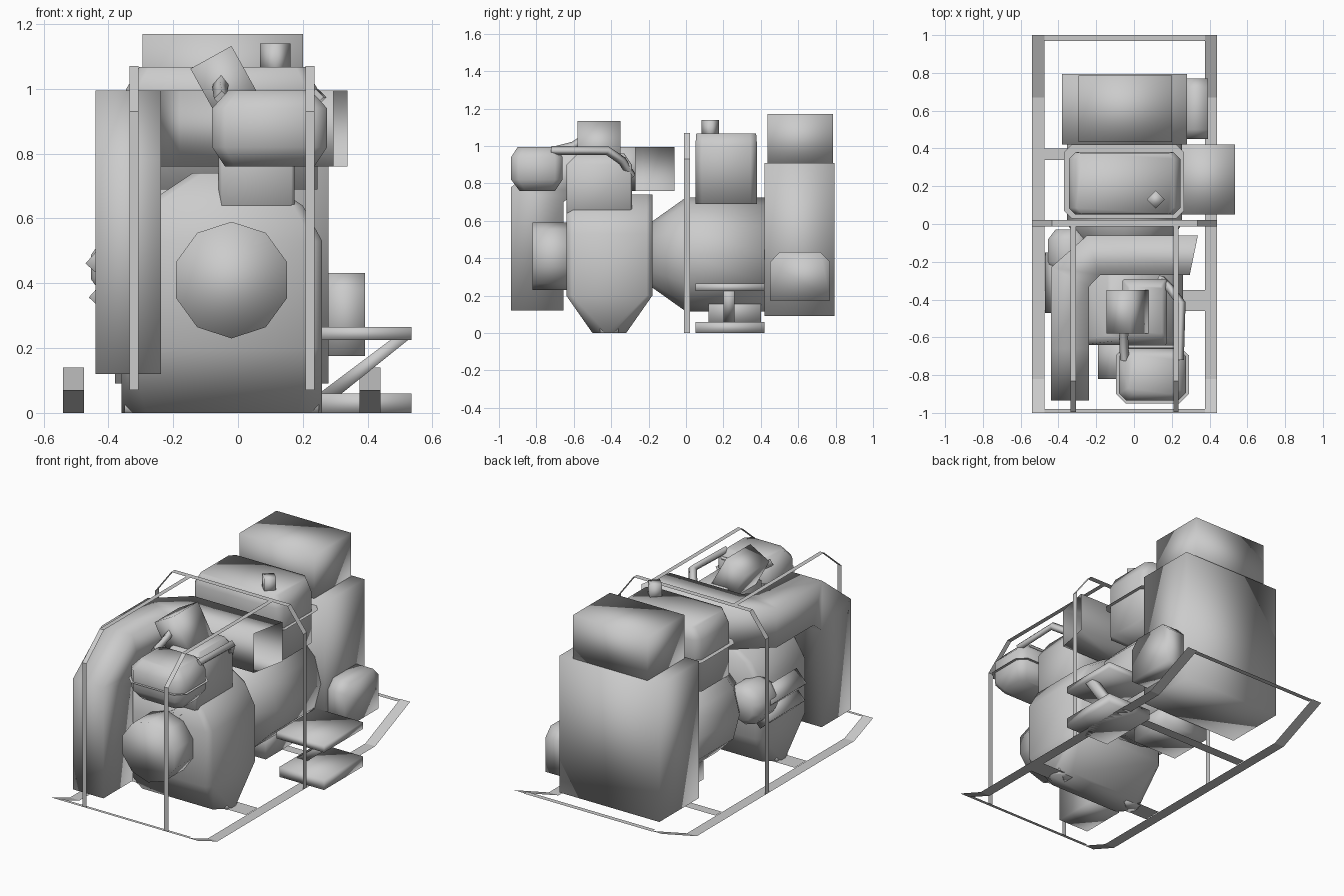
import bpy
from math import sin, cos, pi, radians
from mathutils import Vector, Matrix

if "Cube" in bpy.data.objects:
    bpy.data.objects.remove(bpy.data.objects["Cube"])


def mesh(name, verts, faces, smooth=True):
    me = bpy.data.meshes.new(name)
    me.from_pydata([tuple(v) for v in verts], [], faces)
    ob = bpy.data.objects.new(name, me)
    bpy.context.collection.objects.link(ob)
    me.polygons.foreach_set("use_smooth", [smooth] * len(faces))
    me.update()
    return ob


def loft(name, rings, start=True, end=True):
    """Skin a row of equal-length rings, optionally closing the ends."""
    n = len(rings[0])
    verts = [v for r in rings for v in r]
    faces = [(i * n + j, i * n + (j + 1) % n, (i + 1) * n + (j + 1) % n, (i + 1) * n + j)
             for i in range(len(rings) - 1) for j in range(n)]
    if start:
        faces.append(tuple(reversed(range(n))))
    if end:
        faces.append(tuple(range(len(verts) - n, len(verts))))
    return mesh(name, verts, faces)


def octa(x0, x1, y0, y1, z, c):
    """Rectangle with cut corners, lying flat at height z."""
    return [(x0 + c, y0, z), (x1 - c, y0, z), (x1, y0 + c, z), (x1, y1 - c, z),
            (x1 - c, y1, z), (x0 + c, y1, z), (x0, y1 - c, z), (x0, y0 + c, z)]


def box(name, x0, x1, y0, y1, z0, z1):
    def rect(z):
        return [(x0, y0, z), (x1, y0, z), (x1, y1, z), (x0, y1, z)]
    return loft(name, [rect(z0), rect(z1)])


def drum(name, cx, cz, sections, n, turn=0):
    """Round part along y from (y, radius) pairs."""
    return loft(name, [[(cx + r * sin(turn + 2 * pi * k / n), y, cz + r * cos(turn + 2 * pi * k / n))
                        for k in range(n)] for y, r in sections])


def tilted_box(name, centre, size, angle):
    ob = box(name, -size[0] / 2, size[0] / 2, -size[1] / 2, size[1] / 2, -size[2] / 2, size[2] / 2)
    ob.data.transform(Matrix.Translation(centre) @ Matrix.Rotation(angle, 4, 'Y'))
    return ob


def ribbon(name, path, width):
    """Flat strip: every path point plus the same point shifted by width."""
    n = len(path)
    verts = [Vector(p) for p in path] + [Vector(p) + Vector(width) for p in path]
    return mesh(name, verts, [(i, i + 1, n + i + 1, n + i) for i in range(n - 1)], False)


def tube(name, pts, r):
    cu = bpy.data.curves.new(name, 'CURVE')
    cu.dimensions = '3D'
    cu.bevel_depth = r
    cu.bevel_resolution = 0
    cu.use_fill_caps = True
    sp = cu.splines.new('POLY')
    sp.points.add(len(pts) - 1)
    for p, q in zip(sp.points, pts):
        p.co = (*q, 1)
    ob = bpy.data.objects.new(name, cu)
    bpy.context.collection.objects.link(ob)


# Skid frame: thin side rails turned up at both ends, plus cross members
for side, x in (("left", -0.54), ("right", 0.375)):
    ribbon(side + "_skid_rail", [(x, -1, .07), (x, -.82, 0), (x, .67, 0), (x, 1, .14)], (.065, 0, 0))
for name, y, w, z in (("front", -1, .02, .07), ("rear", .97, .03, .137),
                      ("engine", -.46, .11, .003), ("generator", .34, .06, .003)):
    ribbon(name + "_cross_member", [(-.475, y, z), (.375, y, z)], (0, w, 0))

# Roll hoop and the two bars running forward from it
ribbon("roll_hoop", [(-.54, -.012, 0), (-.54, -.012, .93), (-.435, -.012, 1.07), (.335, -.012, 1.07),
                     (.44, -.012, .93), (.44, -.012, 0)], (0, .034, 0))
for side, x in (("left", -.335), ("right", .208)):
    ribbon(side + "_roll_bar", [(x, -.995, .07), (x, -.995, .93), (x, -.83, 1.07), (x, 0, 1.07)],
           (.028, 0, 0))

# Engine block with tapered sump, head and starter cover
loft("engine_block", [octa(-.36, .26, -.5, -.32, 0, .075), octa(-.36, .26, -.64, -.18, .2, .03),
                      octa(-.36, .26, -.64, -.18, .53, .03), octa(-.29, .2, -.64, -.18, .64, .03),
                      octa(-.14, .05, -.62, -.18, .74, .03)])
loft("cylinder_head", [octa(-.06, .175, -.64, -.29, .55, .01), octa(-.06, .175, -.64, -.29, .9, .01),
                       octa(-.03, .15, -.58, -.33, .96, .01)])
drum("starter_cover", -.02, .41, [(-.82, .18), (-.6, .18)], 10)
for side, x in (("left", -.35), ("right", .15)):
    box(side + "_drain_plug", x, x + .1, -.46, -.36, 0, .03)

# Front fuel tank with seam flange
loft("front_tank", [octa(-.04, .235, -.89, -.7, .76, .03), octa(-.08, .275, -.935, -.66, .82, .04),
                    octa(-.08, .275, -.935, -.66, .94, .04), octa(-.03, .225, -.9, -.69, .995, .03)])
mesh("front_tank_flange", octa(-.095, .29, -.95, -.645, .87, .05), [tuple(range(8))], False)

# Tilted air filter and the small pipes
tilted_box("air_filter", (-.035, -.465, 1.01), (.145, .23, .2), radians(-29))
tube("filter_pipe", [(-.05, -.72, .97), (-.055, -.6, 1.0), (-.05, -.54, 1.04)], .024)
tube("fuel_pipe", [(.24, -.72, .975), (.25, -.42, .975), (.19, -.34, .92), (.14, -.29, .84)], .024)
tube("cross_pipe", [(-.04, -.65, .96), (.22, -.65, .96)], .01)

# Air duct: front column, bend back over the top, then across; open end
def section(a, b, c, d):
    return [a, b, c, d]


def level(xa, ya, xb, yb):
    return section((xa, ya, .995), (xb, yb, .995), (xb, yb, .76), (xa, ya, .76))


def upright(y_out, z_out, y_in, z_in):
    return section((-.44, y_out, z_out), (-.237, y_out, z_out), (-.237, y_in, z_in), (-.44, y_in, z_in))


loft("air_duct", [upright(-.935, .12, -.655, .12), upright(-.935, .78, -.655, .70),
                  upright(-.66, .995, -.58, .76), level(-.44, -.23, -.237, -.33),
                  level(-.25, -.062, -.18, -.27), level(.338, -.062, .295, -.27)], end=False)

# Fittings on the engine's left side
drum("side_pump", -.34, .45, [(-.25, .1), (-.2, .12), (-.08, .12), (-.03, .08)], 10)
for k, z in enumerate((.465, .36)):
    tilted_box("side_filter_%d" % (k + 1), (-.40 + .01 * k, -.31, z), (.1, .32, .1), radians(42))

# Generator body with flared bell housing and foot
drum("generator", -.05, .42, [(-.19, .17), (0, .305), (.43, .305)], 12)
box("generator_foot", -.2, .1, .12, .4, .04, .2)

# Rear fuel tank, seam flange and cap
loft("rear_tank", [octa(-.345, .245, .05, .38, .69, .035), octa(-.345, .245, .05, .38, 1.0, .035),
                   octa(-.305, .21, .055, .375, 1.067, .03)])
mesh("rear_tank_flange", octa(-.37, .265, .03, .42, .88, .04), [tuple(range(8))], False)
loft("tank_cap", [[(.115 + .047 * cos(k * pi / 2), .13 + .047 * sin(k * pi / 2), z) for k in range(4)]
                  for z in (1.04, 1.14)])

# Side shelf: two plates and a diagonal strut
box("upper_shelf", .22, .535, .05, .42, .225, .265)
box("lower_shelf", .24, .535, .05, .42, 0, .06)
loft("shelf_strut", [[(.25, y, .06), (.32, y, .06), (.525, y, .225), (.47, y, .225)] for y in (.2, .26)])

# Radiator housing, its top box and the side pod
box("radiator_housing", -.38, .28, .42, .795, .09, .91)
box("radiator_top", -.295, .2, .435, .785, .91, 1.17)
loft("side_pod", [[(x, .45, .175), (x, .77, .175), (x, .77, .38), (x, .72, .432),
                   (x, .5, .432), (x, .45, .38)] for x in (.27, .392)])
